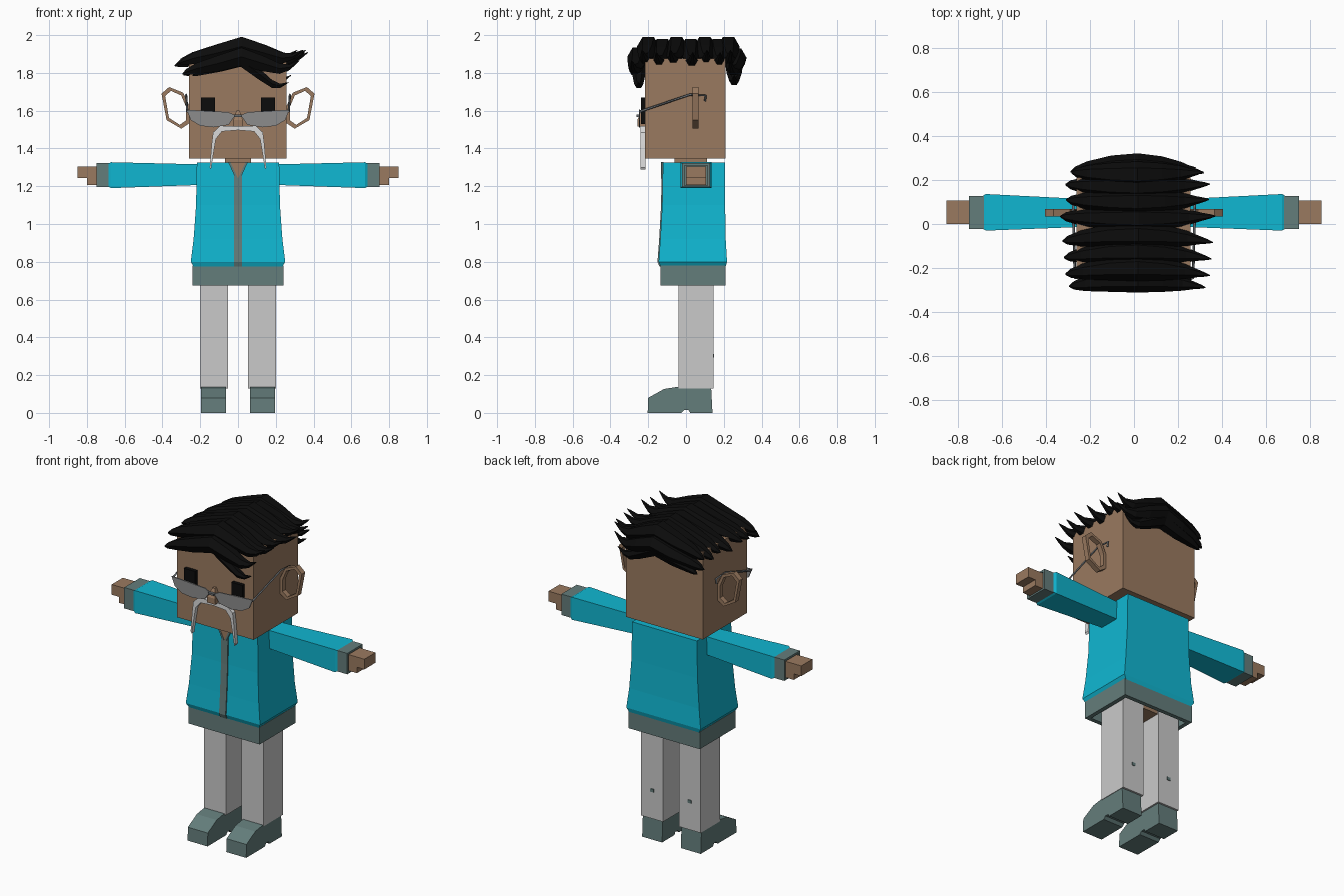
import bpy, bmesh, math

cube = bpy.data.objects.get("Cube")
if cube:
    bpy.data.objects.remove(cube, do_unlink=True)


def material(name, r, g, b):
    col = [((c / 255 + 0.055) / 1.055) ** 2.4 if c > 10 else c / 255 / 12.92 for c in (r, g, b)] + [1]
    m = bpy.data.materials.new(name)
    m.use_nodes = True
    m.diffuse_color = col
    bsdf = m.node_tree.nodes["Principled BSDF"]
    bsdf.inputs["Base Color"].default_value = col
    bsdf.inputs["Roughness"].default_value = 0.8
    return m


SKIN = material("skin", 154, 122, 96)
CYAN = material("cyan_cloth", 16, 183, 210)
TEAL = material("grey_teal", 100, 125, 123)
PALE = material("pale_cloth", 202, 202, 202)
LENS = material("lens_grey", 140, 140, 140)
FRAME = material("frame_grey", 105, 110, 114)
WHITE = material("white_whiskers", 218, 218, 218)
BLACK = material("black", 12, 12, 12)


def loft(name, rings, mat, closed=False):
    """Skin a list of equal-length point rings, capped or joined end to end."""
    bm = bmesh.new()
    vs = [[bm.verts.new(p) for p in ring] for ring in rings]
    n = len(rings[0])
    pairs = list(zip(vs, vs[1:])) + ([(vs[-1], vs[0])] if closed else [])
    for a, b in pairs:
        for i in range(n):
            j = (i + 1) % n
            bm.faces.new((a[i], a[j], b[j], b[i]))
    if not closed:
        bm.faces.new(vs[0])
        bm.faces.new(vs[-1])
    bmesh.ops.recalc_face_normals(bm, faces=bm.faces)
    me = bpy.data.meshes.new(name)
    bm.to_mesh(me)
    bm.free()
    me.materials.append(mat)
    ob = bpy.data.objects.new(name, me)
    bpy.context.collection.objects.link(ob)
    return ob


def rect_z(z, x0, x1, y0, y1):
    return [(x0, y0, z), (x1, y0, z), (x1, y1, z), (x0, y1, z)]


def rect_x(x, y0, y1, z0, z1):
    return [(x, y0, z0), (x, y1, z0), (x, y1, z1), (x, y0, z1)]


def box(name, x0, x1, y0, y1, z0, z1, mat):
    return loft(name, [rect_z(z0, x0, x1, y0, y1), rect_z(z1, x0, x1, y0, y1)], mat)


def plate(name, outline, y0, y1, mat):
    """Front-facing outline in x and z, given thickness along y."""
    return loft(name, [[(x, y, z) for x, z in outline] for y in (y0, y1)], mat)


# Head, neck and nose
box("head", -0.26, 0.257, -0.217, 0.21, 1.347, 1.875, SKIN)
box("neck", -0.07, 0.07, -0.06, 0.11, 1.3, 1.36, SKIN)
loft("nose", [rect_z(1.515, -0.028, 0.028, -0.258, -0.21),
              rect_z(1.55, -0.026, 0.026, -0.258, -0.21),
              rect_z(1.6, -0.008, 0.008, -0.235, -0.21)], SKIN)

# Jacket: z, half width, front, back
profile = [(1.326, 0.218, -0.122, 0.207), (1.1, 0.222, -0.126, 0.207),
           (0.92, 0.235, -0.136, 0.21), (0.8, 0.25, -0.145, 0.217),
           (0.775, 0.235, -0.135, 0.21)]
loft("jacket", [rect_z(z, -w, w, f, b) for z, w, f, b in profile], CYAN)
loft("jacket_zip", [rect_z(z, -0.022, 0.022, f - 0.006, f + 0.01)
                    for z, w, f, b in profile], TEAL)
plate("neck_opening", [(-0.04, 1.327), (0.04, 1.327), (0, 1.24)], -0.131, -0.12, SKIN)
for side, s in (("left", 1), ("right", -1)):
    plate(side + "_collar_edge", [(s * 0.04, 1.328), (s * 0.052, 1.328),
                                  (s * 0.012, 1.24), (0, 1.24)], -0.133, -0.12, TEAL)

# Hollow waistband and hips
loft("waistband", [rect_z(z, -w, w, f, b) for z, w, f, b in (
    (0.78, 0.24, -0.135, 0.21), (0.675, 0.24, -0.135, 0.21),
    (0.675, 0.215, -0.11, 0.185), (0.765, 0.215, -0.11, 0.185))], TEAL)
box("hips", -0.19, 0.19, -0.035, 0.14, 0.69, 0.78, SKIN)

# Shoe side profile in y and z
SHOE = [(0.14, 0), (0.133, 0.135), (-0.05, 0.137), (-0.115, 0.127), (-0.2, 0.08),
        (-0.203, 0), (-0.025, 0), (-0.01, 0.016), (0.012, 0.016), (0.022, 0)]
# Half-moon lens, whisker and ear outlines in x and z
LENS_SHAPE = [(0.015, 1.575), (0.05, 1.592), (0.272, 1.605), (0.25, 1.55),
              (0.2, 1.52), (0.13, 1.512), (0.05, 1.525)]
WHISKER = [(0, 1.518), (0.095, 1.52), (0.132, 1.485), (0.14, 1.42), (0.15, 1.3),
           (0.143, 1.288), (0.132, 1.36), (0.117, 1.45), (0.085, 1.49), (0, 1.497)]
EAR = [(0.405, 1.69), (0.365, 1.725), (0.29, 1.695), (0.255, 1.62),
       (0.255, 1.535), (0.3, 1.505), (0.378, 1.55)]

for side, s in (("left", 1), ("right", -1)):
    def flip(pts):
        return [(s * x, z) for x, z in pts]

    # Legs and shoes
    box(side + "_leg", s * 0.053, s * 0.2, -0.04, 0.145, 0.13, 0.76, PALE)
    box(side + "_leg_tab", s * 0.115, s * 0.137, 0.14, 0.149, 0.293, 0.312, TEAL)
    loft(side + "_shoe", [[(s * x, y, z) for y, z in SHOE] for x in (0.063, 0.197)], TEAL)

    # Sleeve, cuff and hand
    loft(side + "_sleeve", [rect_x(s * x, *r) for x, r in (
        (0.2, (-0.012, 0.112, 1.207, 1.316)),
        (0.672, (-0.03, 0.136, 1.19, 1.327)),
        (0.686, (-0.022, 0.128, 1.197, 1.32)))], CYAN)
    loft(side + "_cuff", [rect_x(s * x, *r) for x, r in (
        (0.68, (-0.022, 0.127, 1.195, 1.322)),
        (0.75, (-0.022, 0.127, 1.195, 1.322)),
        (0.75, (-0.008, 0.113, 1.205, 1.31)),
        (0.72, (-0.008, 0.113, 1.205, 1.31)))], TEAL)
    box(side + "_fingers", s * 0.7, s * 0.85, 0, 0.107, 1.243, 1.305, SKIN)
    box(side + "_palm", s * 0.7, s * 0.8, 0, 0.107, 1.207, 1.25, SKIN)

    # Ear: open ring standing out from the head
    inner = [(0.33 + (x - 0.33) * 0.74, 1.615 + (z - 1.615) * 0.82) for x, z in EAR]
    loft(side + "_ear", [[(s * x, y, z) for x, z in pts] for pts, y in (
        (EAR, 0.035), (EAR, 0.067), (inner, 0.067), (inner, 0.035))], SKIN, closed=True)

    # Eye, lens and moustache half
    box(side + "_eye", s * 0.122, s * 0.197, -0.239, -0.21, 1.53, 1.67, BLACK)
    plate(side + "_lens", flip(LENS_SHAPE), -0.25, -0.243, LENS)
    plate(side + "_moustache", flip(WHISKER), -0.241, -0.215, WHITE)

    # Glasses arm with its ear hook
    cu = bpy.data.curves.new(side + "_glasses_arm", "CURVE")
    cu.dimensions = "3D"
    cu.bevel_depth = 0.006
    cu.bevel_resolution = 0
    cu.use_fill_caps = True
    path = [(0.268, -0.245, 1.595), (0.275, 0.02, 1.685), (0.275, 0.105, 1.68), (0.275, 0.1, 1.65)]
    spline = cu.splines.new("POLY")
    spline.points.add(len(path) - 1)
    for p, (x, y, z) in zip(spline.points, path):
        p.co = (s * x, y, z, 1)
    cu.materials.append(FRAME)
    bpy.context.collection.objects.link(bpy.data.objects.new(side + "_glasses_arm", cu))

box("glasses_bridge", -0.02, 0.02, -0.262, -0.243, 1.567, 1.579, FRAME)

# Hair lock spine: x, z, radius
SPINE = [(-0.335, 1.85, 0.003), (-0.31, 1.86, 0.02), (-0.25, 1.878, 0.036),
         (-0.12, 1.905, 0.052), (0.02, 1.94, 0.059), (0.15, 1.905, 0.05),
         (0.25, 1.878, 0.034), (0.31, 1.885, 0.018), (0.345, 1.905, 0.01), (0.37, 1.92, 0.002)]


def lock(name, y, dz, length, thick, tip_dy=0.0, droop=0.0):
    """Six-sided tapering tuft running across the head."""
    rings = []
    for x, z, r in SPINE:
        bend = tip_dy * (x / 0.35) ** 2
        drop = droop * max(x, 0) / 0.35
        rings.append([(x * length, y + bend + r * thick * math.cos(a * math.pi / 3),
                       z + dz - drop + r * thick * math.sin(a * math.pi / 3)) for a in range(6)])
    loft(name, rings, BLACK)


# Crown locks, front to back
crown = [(-0.2, 0.93), (-0.125, 0.95), (-0.05, 0.97), (0.025, 1.0), (0.1, 0.92),
         (0.17, 0.93), (0.225, 0.85)]
for i, (y, length) in enumerate(crown):
    lock(f"crown_lock_{i + 1}", y, -0.012 * (i % 2), length, 1.0, -0.03 if y < 0 else 0.01)
# Fringe and nape locks
lock("fringe_upper", -0.255, -0.055, 0.88, 0.95, -0.03)
lock("fringe_lower", -0.25, -0.065, 0.72, 0.72, 0.0, 0.1)
lock("nape_upper", 0.265, -0.06, 0.86, 0.95, -0.03)
lock("nape_lower", 0.255, -0.09, 0.76, 0.8, 0.0, 0.04)
